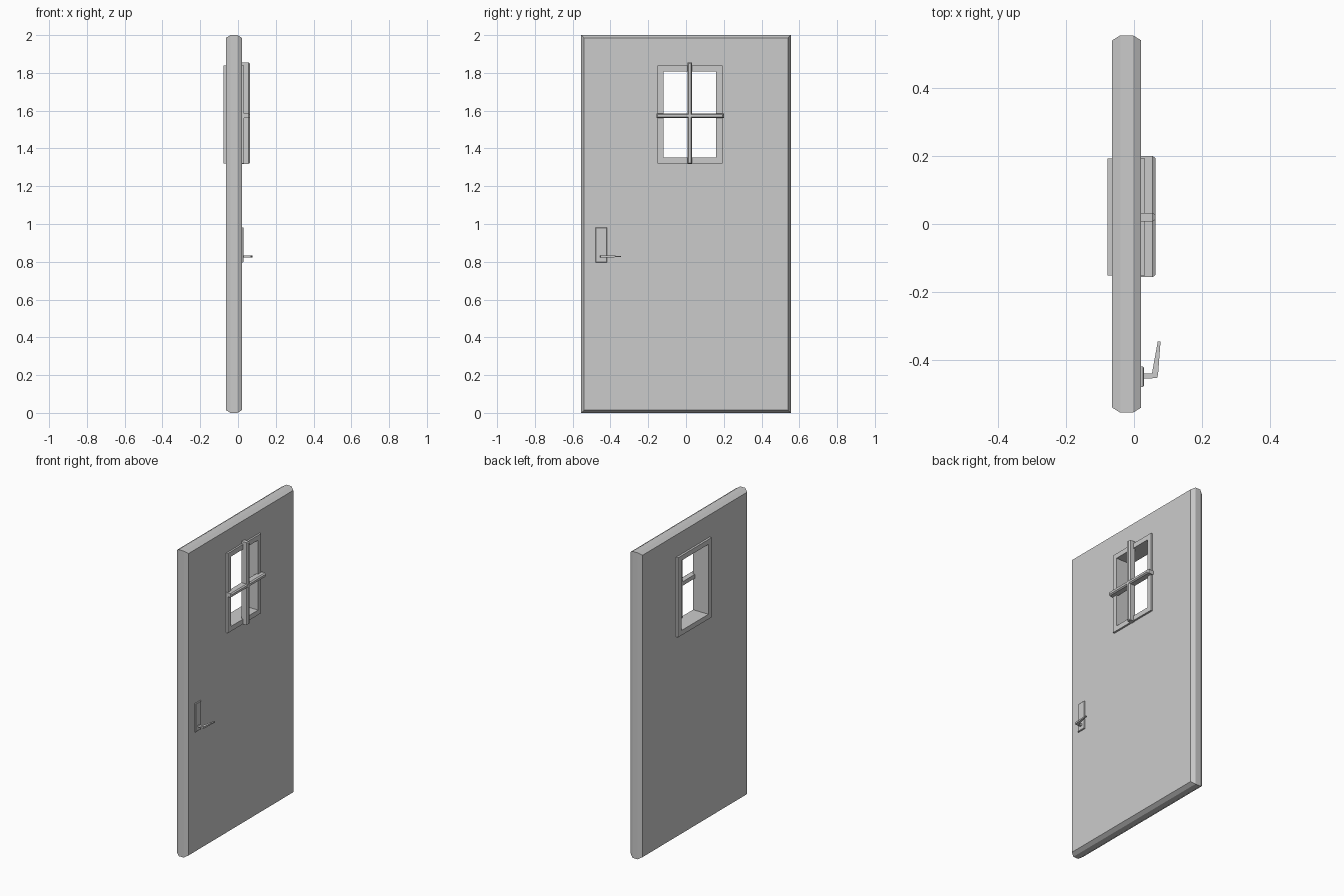
import bpy, bmesh

if "Cube" in bpy.data.objects:
    bpy.data.objects.remove(bpy.data.objects["Cube"])


def finish(name, bm):
    bmesh.ops.recalc_face_normals(bm, faces=bm.faces)
    me = bpy.data.meshes.new(name)
    bm.to_mesh(me)
    bm.free()
    ob = bpy.data.objects.new(name, me)
    bpy.context.collection.objects.link(ob)
    return ob


def rect_loft(name, rings, closed):
    """Skin rectangles (x, y0, y1, z0, z1); closed joins last to first, else caps the ends."""
    bm = bmesh.new()
    loops = [[bm.verts.new((x, y, z)) for y, z in ((a, c), (b, c), (b, d), (a, d))]
             for x, a, b, c, d in rings]
    pairs = list(zip(loops, loops[1:]))
    if closed:
        pairs.append((loops[-1], loops[0]))
    else:
        bm.faces.new(loops[0])
        bm.faces.new(loops[-1])
    for p, q in pairs:
        for i in range(4):
            j = (i + 1) % 4
            bm.faces.new((p[i], p[j], q[j], q[i]))
    return finish(name, bm)


def inset(x, rect, d):
    a, b, c, e = rect
    return (x, a + d, b - d, c + d, e - d)


# Door slab with chamfered rim and window hole
slab = (-0.555, 0.555, 0.0, 2.0)
window = (-0.152, 0.192, 1.32, 1.84)
rect_loft("door_slab", [
    inset(-0.064, slab, 0.015), inset(-0.04, slab, 0), inset(-0.003, slab, 0),
    inset(0.021, slab, 0.015), inset(0.021, window, 0.015), inset(-0.064, window, 0.015)], True)

# Window frame lining the hole
rect_loft("window_frame", [
    inset(-0.078, window, 0), inset(0.033, window, 0),
    inset(0.033, window, 0.032), inset(-0.078, window, 0.032)], True)

# Crossed glazing bars with softened front edges
for name, rect in (("vertical_bar", (0.007, 0.033, 1.318, 1.856)),
                   ("horizontal_bar", (-0.156, 0.2, 1.56, 1.586))):
    rect_loft(name, [inset(0.02, rect, 0), inset(0.055, rect, 0),
                     inset(0.063, rect, 0.006)], False)

# Handle plate
plate = (-0.479, -0.419, 0.796, 0.982)
rect_loft("handle_plate", [inset(0.02, plate, 0), inset(0.026, plate, 0),
                           inset(0.029, plate, 0.003)], False)

# Lever handle: bent outline, thinner towards the tip
outline = [(0.027, -0.455), (0.068, -0.453), (0.071, -0.44), (0.078, -0.346),
           (0.07, -0.345), (0.053, -0.439), (0.027, -0.439)]
bm = bmesh.new()
sides = [[bm.verts.new((x, y, 0.828 + s * (0.003 if y > -0.4 else 0.006)))
          for x, y in outline] for s in (-1, 1)]
n = len(outline)
for side in sides:
    bm.faces.new(side)
for i in range(n):
    j = (i + 1) % n
    bm.faces.new((sides[0][i], sides[0][j], sides[1][j], sides[1][i]))
bmesh.ops.triangulate(bm, faces=[f for f in bm.faces if len(f.verts) > 4])
finish("lever_handle", bm)
